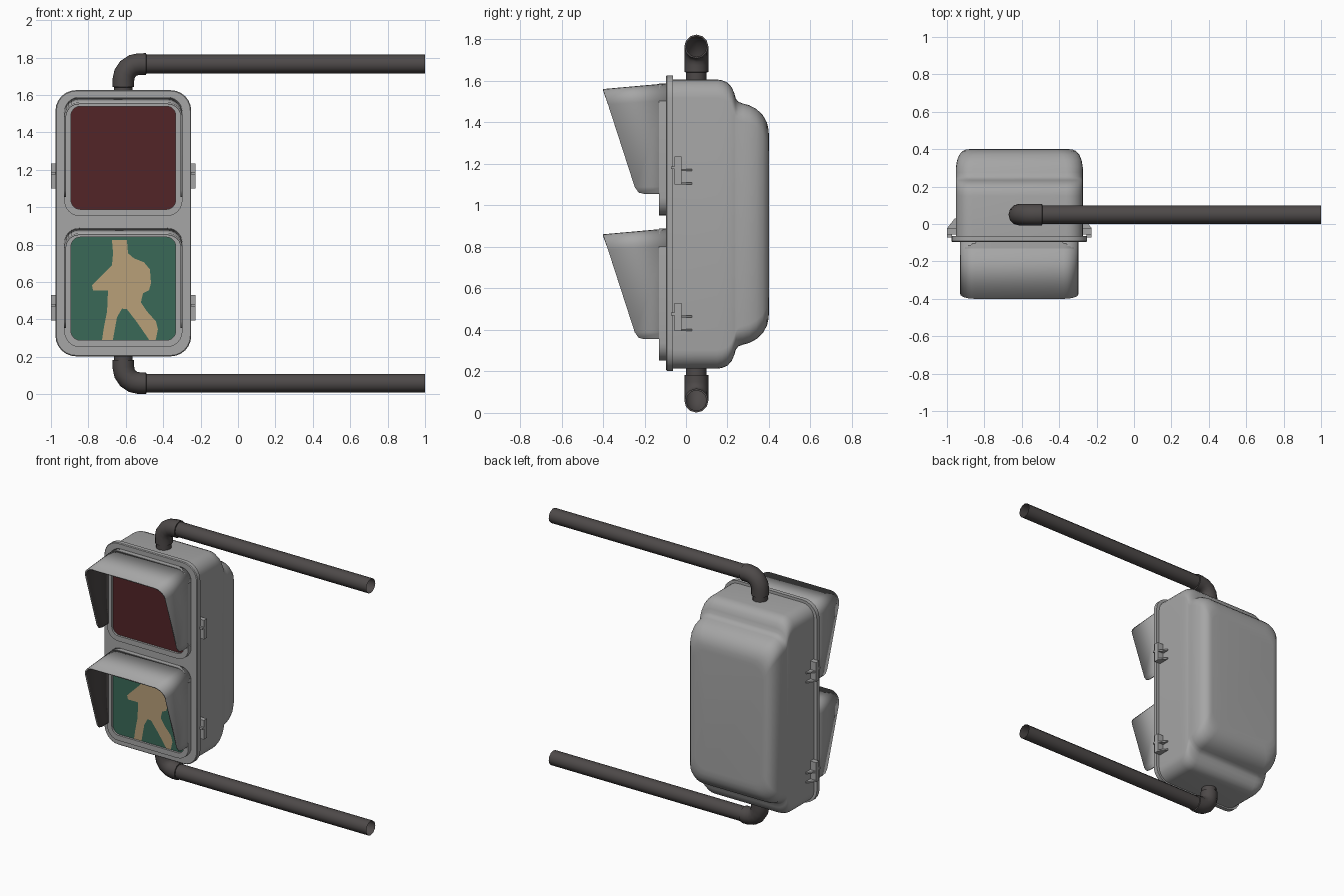
import bpy, bmesh, math
from mathutils import Vector

if "Cube" in bpy.data.objects:
    bpy.data.objects.remove(bpy.data.objects["Cube"])

CX = -0.613          # centre line of the signal head
STEP = 0.70          # height between the two lamps


def mat(name, *rgb):
    m = bpy.data.materials.new(name)
    m.diffuse_color = (*rgb, 1)
    m.use_nodes = True
    m.node_tree.nodes["Principled BSDF"].inputs["Base Color"].default_value = m.diffuse_color
    return m


GREY = mat("housing grey", .38, .38, .38)
DARK = mat("dark metal", .075, .067, .066)
RED = mat("dark red lens", .085, .018, .02)
GREEN = mat("green lens", .042, .141, .097)
TAN = mat("figure tan", .48, .35, .19)


def finish(name, bm, *mats, recalc=True, angle=35):
    if recalc:
        bmesh.ops.recalc_face_normals(bm, faces=bm.faces)
    me = bpy.data.meshes.new(name)
    bm.to_mesh(me)
    bm.free()
    for m in mats:
        me.materials.append(m)
    me.shade_smooth()
    me.set_sharp_from_angle(angle=math.radians(angle))
    ob = bpy.data.objects.new(name, me)
    bpy.context.collection.objects.link(ob)
    return ob


def rounded(hx, z0, z1, r, n=6):
    """Rounded rectangle in x and z, centred on the signal head."""
    out = []
    for k, (sx, z) in enumerate([(1, z1 - r), (-1, z1 - r), (-1, z0 + r), (1, z0 + r)]):
        for i in range(n + 1):
            a = math.pi / 2 * (k + i / n)
            out.append((CX + sx * (hx - r) + r * math.cos(a), z + r * math.sin(a)))
    return out


def bridge(bm, rings):
    for a, b in zip(rings, rings[1:]):
        for i in range(len(a)):
            j = (i + 1) % len(a)
            bm.faces.new((a[i], a[j], b[j], b[i]))


def loft(name, sections, m, caps=True):
    """Skin sections given as (y, outline)."""
    bm = bmesh.new()
    rings = [[bm.verts.new((x, y, z)) for x, z in pts] for y, pts in sections]
    bridge(bm, rings)
    if caps:
        bm.faces.new(rings[0])
        bm.faces.new(rings[-1])
    return finish(name, bm, m)


def plate(name, pts, y, m):
    """Flat face looking forward."""
    bm = bmesh.new()
    f = bm.faces.new([bm.verts.new((x, y, z)) for x, z in pts])
    f.normal_update()
    if f.normal.y > 0:
        f.normal_flip()
    return finish(name, bm, m, recalc=False)


def tube(name, path, sides=12):
    """Open tube along (x, z, radius) points at y = 0.05."""
    bm = bmesh.new()
    rings = []
    for i, (x, z, r) in enumerate(path):
        a, b = path[max(i - 1, 0)], path[min(i + 1, len(path) - 1)]
        t = Vector((b[0] - a[0], 0, b[1] - a[1])).normalized()
        n, c = Vector((-t.z, 0, t.x)), Vector((x, .05, z))
        rings.append([bm.verts.new(c + r * (math.cos(w) * n + math.sin(w) * Vector((0, 1, 0))))
                      for w in (2 * math.pi * k / sides for k in range(sides))])
    bridge(bm, rings)
    return finish(name, bm, DARK, angle=40)


def prism(name, pts, z0, z1):
    """Vertical extrusion of an (x, y) outline."""
    bm = bmesh.new()
    rings = [[bm.verts.new((x, y, z)) for x, y in pts] for z in (z0, z1)]
    bridge(bm, rings)
    bm.faces.new(rings[0])
    bm.faces.new(rings[1])
    return finish(name, bm, GREY)


# Housing: body with stepped, rounded back (y, half width, half height)
profile = [(-.063, .34, .697), (.15, .34, .697), (.175, .34, .693), (.2, .34, .682),
           (.22, .34, .66), (.233, .34, .63), (.24, .34, .605), (.253, .34, .589),
           (.275, .34, .581), (.305, .339, .573), (.34, .333, .554), (.37, .321, .526),
           (.39, .303, .49), (.398, .285, .455), (.4, .265, .42)]
loft("housing_body", [(y, rounded(hx, .91 - hz, .91 + hz, .09)) for y, hx, hz in profile], GREY)

# Front door
loft("front_door", [(-.063, rounded(.363, .203, 1.626, .11)),
                    (-.092, rounded(.363, .203, 1.626, .11)),
                    (-.097, rounded(.358, .208, 1.621, .105))], GREY)


def visor(name, dz):
    """Hood open at the bottom, dark on the inside."""
    zb, zt, hx, r = 1.055, 1.588, .316, .08
    side = [(-hx, zb, -.2), (-hx, 1.062, -.228), (-hx, 1.09, -.247)]
    for i in range(7):
        a = math.pi / 2 * i / 6
        z = zt - r + r * math.sin(a)
        side.append((-hx + r - r * math.cos(a), z, -.4 + (zt - z) * .31))
    pts = side + [(-x, z, y) for x, z, y in reversed(side)]
    bm = bmesh.new()
    cols = []
    for x, z, y in pts:
        drop = .027 * (z - zb) / (zt - zb)
        cols.append((bm.verts.new((CX + x, -.097, z + dz)),
                     bm.verts.new((CX + x, y, z - drop + dz))))
    for (b0, f0), (b1, f1) in zip(cols, cols[1:]):
        bm.faces.new((b0, f0, f1, b1))
    ob = finish(name, bm, GREY, DARK, recalc=False)
    s = ob.modifiers.new("thickness", 'SOLIDIFY')
    s.thickness, s.offset, s.material_offset = .01, -1, 1


# Lamps: bezel, lens and visor
for label, dz, m in (("upper", 0, RED), ("lower", -STEP, GREEN)):
    outer = rounded(.316, .952 + dz, 1.588 + dz, .085)
    inner = rounded(.28, .989 + dz, 1.54 + dz, .05)
    loft(label + "_bezel", [(-.095, outer), (-.13, outer), (-.13, inner), (-.1, inner)],
         GREY, caps=False)
    plate(label + "_lens", inner, -.115, m)
    visor(label + "_visor", dz)

# Walking figure on the lower lens
figure = [(-.674, .825), (-.594, .825), (-.588, .754), (-.556, .727), (-.503, .706),
          (-.471, .668), (-.465, .594), (-.476, .556), (-.508, .54), (-.519, .492),
          (-.487, .444), (-.439, .39), (-.428, .348), (-.44, .291), (-.475, .291),
          (-.54, .385), (-.594, .455), (-.62, .458), (-.647, .412), (-.669, .291),
          (-.727, .291), (-.717, .358), (-.7, .444), (-.695, .556), (-.775, .556),
          (-.781, .583), (-.738, .626), (-.674, .69), (-.668, .754)]
plate("walking_figure", figure, -.119, TAN)

# Hinges and latches on both sides
for side, s in (("left", -1), ("right", 1)):
    for label, z in (("upper", 1.10), ("lower", .395)):
        n = f"{side}_{label}_latch"

        def box(y0, y1, x0=.335, x1=.386):
            return [(CX + s * x, y) for x, y in ((x0, y0), (x1, y0), (x1, y1), (x0, y1))]
        prism(n, box(-.056, -.022), z, z + .135)
        prism(n + "_hook", box(-.073, -.056, .36), z + .075, z + .088)
        for k, h in enumerate((0, .065)):
            prism(f"{n}_rib_{k}", [(CX + s * x, y) for x, y in
                                   ((.335, -.022), (.386, -.022), (.345, .03), (.335, .03))],
                  z + h, z + h + .01)

# Mounting pipes: neck, elbow and long arm, above and below
for label, s in (("upper", 1), ("lower", -1)):
    def at(x, d, r):
        return (x, .9125 + s * d, r)
    tube(label + "_neck", [at(CX, .68, .05), at(CX, .76, .05)])
    bend = [at(CX + .085 - .085 * math.cos(a), .768 + .085 * math.sin(a), .058)
            for a in (math.pi / 2 * i / 4 for i in range(5))]
    tube(label + "_elbow", [at(CX, .729, .049), at(CX, .73, .058)] + bend +
         [at(-.491, .853, .058), at(-.49, .853, .049)])
    tube(label + "_arm", [at(-.53, .853, .05), at(1, .853, .05)])
